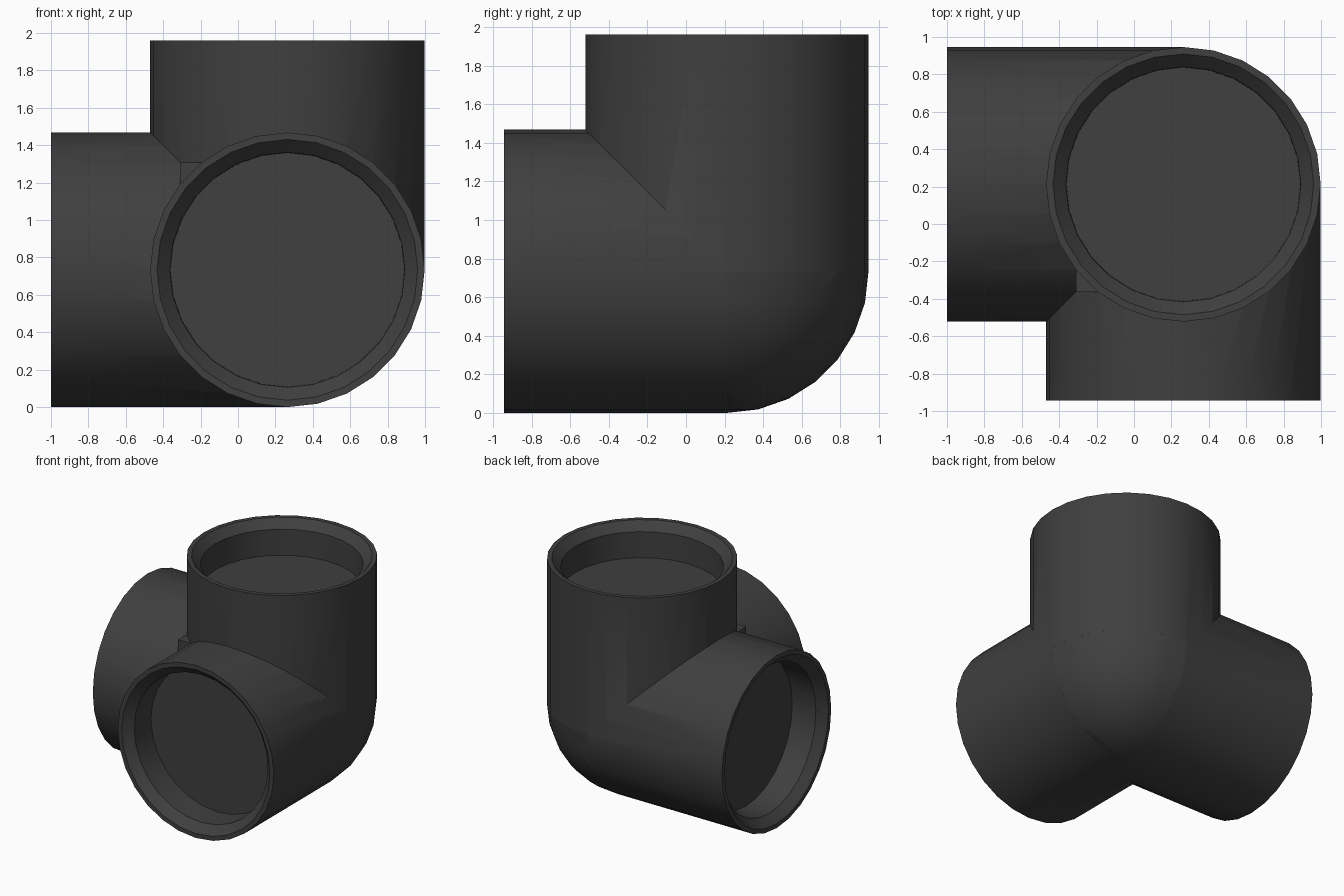
import bpy, bmesh
from math import pi
from mathutils import Matrix, Vector

if "Cube" in bpy.data.objects:
    bpy.data.objects.remove(bpy.data.objects["Cube"])

C = Vector((0.264, 0.212, 0.734))   # where the three pipe axes meet
R, SIDES, DEPTH = 0.734, 28, 0.29

mat = bpy.data.materials.new("dark_plastic")
mat.diffuse_color = (0.05, 0.05, 0.05, 1)
mat.use_nodes = True
mat.node_tree.nodes["Principled BSDF"].inputs["Base Color"].default_value = mat.diffuse_color


def make_object(name, bm):
    bmesh.ops.recalc_face_normals(bm, faces=bm.faces)
    me = bpy.data.meshes.new(name)
    bm.to_mesh(me)
    bm.free()
    ob = bpy.data.objects.new(name, me)
    bpy.context.collection.objects.link(ob)
    me.materials.append(mat)
    return ob


def pipe(name, length, rot):
    """Lathe a pipe with a chamfered blind socket, then turn it onto its axis."""
    profile = [(0, 0), (R, 0), (R, length), (0.697, length),
               (0.628, length - 0.07), (0.625, length - DEPTH), (0, length - DEPTH)]
    bm = bmesh.new()
    vs = [bm.verts.new((r, 0, z)) for r, z in profile]
    edges = [bm.edges.new(p) for p in zip(vs, vs[1:])]
    bmesh.ops.spin(bm, geom=vs + edges, cent=(0, 0, 0), axis=(0, 0, 1),
                   angle=2 * pi, steps=SIDES)
    bmesh.ops.remove_doubles(bm, verts=bm.verts, dist=1e-4)
    bm.transform(Matrix.Translation(C) @ rot)
    return make_object(name, bm)


# Three socketed pipes: up, left and front
body = pipe("three_way_pipe_elbow", 1.96 - C.z, Matrix.Identity(4))
parts = [pipe("left_pipe", 1 + C.x, Matrix.Rotation(-pi / 2, 4, 'Y')),
         pipe("front_pipe", 0.944 + C.y, Matrix.Rotation(pi / 2, 4, 'X'))]

# Rounded outer corner
bm = bmesh.new()
bmesh.ops.create_uvsphere(bm, u_segments=SIDES, v_segments=SIDES // 2, radius=R - 0.0002,
                          matrix=Matrix.Translation(C))
parts.append(make_object("corner_ball", bm))

# Small block filling the inner crotch between the pipes
bm = bmesh.new()
s = 0.575
bmesh.ops.create_cube(bm, size=1, matrix=Matrix.Translation(
    C + Vector((-1, -1, 1)) * (s - 0.15)) @ Matrix.Scale(0.3, 4))
parts.append(make_object("crotch_block", bm))

# Fuse everything into one solid
bpy.context.view_layer.objects.active = body
body.select_set(True)
for p in parts:
    mod = body.modifiers.new("union", 'BOOLEAN')
    mod.operation, mod.solver, mod.object = 'UNION', 'EXACT', p
    bpy.ops.object.modifier_apply(modifier=mod.name)
    bpy.data.objects.remove(p)
bpy.ops.object.shade_smooth_by_angle(angle=pi / 6)
